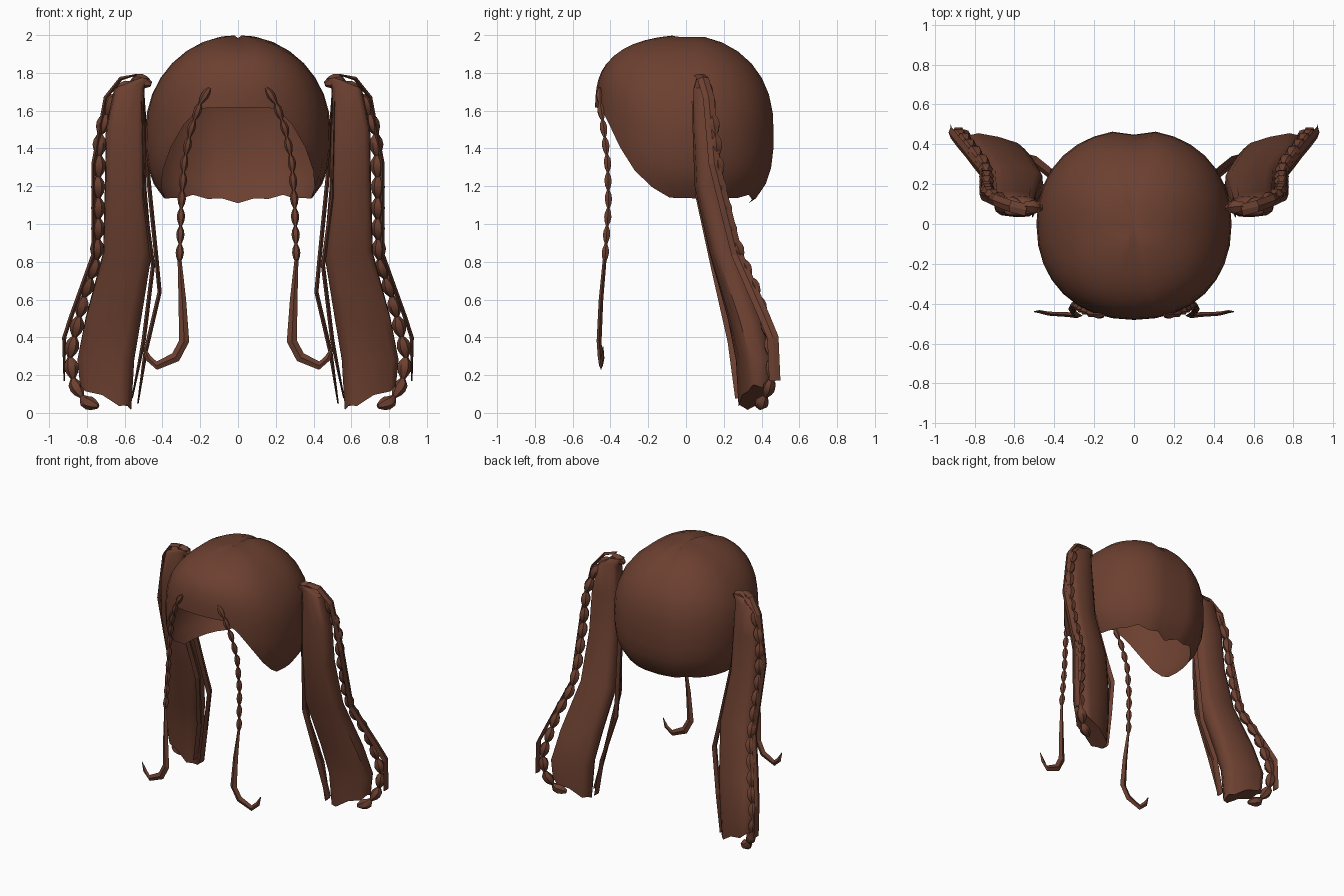
import bpy, math
from mathutils import Vector

if "Cube" in bpy.data.objects:
    bpy.data.objects.remove(bpy.data.objects["Cube"])

hair = bpy.data.materials.new("brown hair")
hair.diffuse_color = (0.15, 0.051, 0.03, 1)
hair.use_nodes = True
hair.node_tree.nodes["Principled BSDF"].inputs["Base Color"].default_value = hair.diffuse_color


def make(name, verts, faces, smooth=True):
    me = bpy.data.meshes.new(name)
    me.from_pydata([tuple(v) for v in verts], [], faces)
    me.materials.append(hair)
    ob = bpy.data.objects.new(name, me)
    bpy.context.collection.objects.link(ob)
    bpy.ops.object.select_all(action='DESELECT')
    ob.select_set(True)
    bpy.context.view_layer.objects.active = ob
    bpy.ops.object.mode_set(mode='EDIT')
    bpy.ops.mesh.select_all(action='SELECT')
    bpy.ops.mesh.normals_make_consistent(inside=False)
    bpy.ops.object.mode_set(mode='OBJECT')
    if smooth:
        bpy.ops.object.shade_smooth_by_angle(angle=math.radians(50))
    return ob


def loft(name, rings, smooth=True):
    n = len(rings[0])
    faces = [(i * n + j, i * n + (j + 1) % n, (i + 1) * n + (j + 1) % n, (i + 1) * n + j)
             for i in range(len(rings) - 1) for j in range(n)]
    faces += [tuple(range(n)), tuple((len(rings) - 1) * n + j for j in range(n))]
    return make(name, [v for r in rings for v in r], faces, smooth)


def sweep(name, pts, radii, sides, smooth=True):
    """Tube along pts; radii are (in-plane, depth) pairs."""
    rings = []
    for i, p in enumerate(pts):
        t = (pts[min(i + 1, len(pts) - 1)] - pts[max(i - 1, 0)]).normalized()
        nrm = Vector((0, 1, 0))
        nrm = (nrm - t * nrm.dot(t)).normalized()
        b = t.cross(nrm)
        a, d = radii[i]
        rings.append([p + b * a * math.cos(2 * math.pi * k / sides)
                      + nrm * d * math.sin(2 * math.pi * k / sides) for k in range(sides)])
    return loft(name, rings, smooth)


def resample(pts, n):
    seg = [(q - p).length for p, q in zip(pts, pts[1:])]
    total, out = sum(seg), []
    for i in range(n + 1):
        d, k = total * i / n, 0
        while k < len(seg) - 1 and d > seg[k]:
            d -= seg[k]
            k += 1
        out.append(pts[k].lerp(pts[k + 1], min(1, d / seg[k])))
    return out


def braid(name, pts, beads, r, depth):
    """Chain of swelling beads along a path."""
    pattern = [0.35, 0.85, 1.0, 0.8]
    pts = resample(pts, beads * 4)
    radii = [(r * pattern[i % 4], depth * pattern[i % 4]) for i in range(len(pts))]
    return sweep(name, pts, radii, 6)


def path(s, pts):
    return [Vector((s * x, y, z)) for x, y, z in pts]


def interp(x, table):
    for (x0, y0), (x1, y1) in zip(table, table[1:]):
        if x <= x1:
            return y0 + (y1 - y0) * (x - x0) / (x1 - x0)
    return table[-1][1]


def power(v, e):
    return math.copysign(abs(v) ** e, v)


# Scalp cap: dome whose lower edge follows the hairline
HAIRLINE = [(0, 1.62), (26, 1.61), (42, 1.44), (60, 1.24), (76, 1.14),
            (100, 1.135), (150, 1.14), (180, 1.11)]
SEG, ROWS = 32, 12
verts, faces = [(0, -0.02, 1.985)], []
for i in range(1, ROWS + 1):
    for j in range(SEG):
        deg = 360 * j / SEG
        side = min(deg, 360 - deg)
        az = math.radians(deg)
        zb = interp(side, HAIRLINE)
        if side > 140 and j % 2:
            zb += 0.015                      # ragged nape
        phi = i / ROWS * math.acos((zb - 1.5) / 0.5)
        u = math.cos(phi)
        c = math.cos(az)
        p = (2 + 2.3 * max(0, c) ** 2 + 0.3 * max(0, -c)) if u > 0 else 3.2
        r = math.sqrt(max(0, 1 - abs(u) ** p))
        z = 1.5 + 0.5 * u
        if side > 175:
            r *= 0.95                        # centre parting at the back
        if side < 5 or side > 175:
            z -= 0.012 * max(0, u)           # parting on the crown
        x, y = power(math.sin(az), 0.92), power(c, 0.92)
        verts.append((0.49 * r * x, -(0.482 if c > 0 else 0.472) * r * y, z))
for j in range(SEG):
    k = (j + 1) % SEG
    faces.append((0, 1 + j, 1 + k))
    for i in range(ROWS - 1):
        a, b = 1 + i * SEG, 1 + (i + 1) * SEG
        faces.append((a + j, b + j, b + k, a + k))
make("scalp_cap", verts, faces)

# Ponytail sections: centre x, y, z, half width, half depth, turn in degrees
TAIL = [(0.50, 0.085, 1.77, 0.03, 0.03, 0), (0.575, 0.09, 1.72, 0.08, 0.05, 0),
        (0.595, 0.10, 1.50, 0.105, 0.065, 3), (0.595, 0.12, 1.20, 0.11, 0.075, 5),
        (0.585, 0.205, 0.85, 0.13, 0.08, 6), (0.66, 0.31, 0.50, 0.15, 0.08, 10),
        (0.70, 0.36, 0.28, 0.155, 0.08, 14), (0.70, 0.365, 0.09, 0.14, 0.07, 16)]

for s, side in ((1, "left"), (-1, "right")):
    rings = []
    for n, (cx, cy, cz, hx, hy, turn) in enumerate(TAIL):
        c, w = math.cos(math.radians(turn)), math.sin(math.radians(turn))
        ring = []
        for k in range(12):
            a = 2 * math.pi * k / 12
            px, py = hx * power(math.cos(a), 0.6), hy * power(math.sin(a), 0.6)
            # slanted, ragged hem on the last section
            dz = (0.42 * px - 0.015 + 0.02 * (k % 2)) if n == len(TAIL) - 1 else 0
            ring.append(Vector((s * (cx + px * c - py * w), cy + px * w + py * c, cz + dz)))
        rings.append(ring)
    loft(side + "_ponytail", rings)

    # Beaded braid down the outside of the ponytail
    braid(side + "_outer_braid", path(s, [
        (0.46, 0.08, 1.74), (0.54, 0.09, 1.765), (0.665, 0.12, 1.67), (0.73, 0.155, 1.48),
        (0.74, 0.18, 1.22), (0.74, 0.24, 0.97), (0.75, 0.30, 0.80), (0.815, 0.38, 0.62),
        (0.855, 0.43, 0.45), (0.89, 0.455, 0.30), (0.87, 0.45, 0.16), (0.81, 0.41, 0.06),
        (0.74, 0.38, 0.035)]),
        18, 0.038, 0.036)

    # Loose flat strands beside the ponytail
    strands = {
        "outer_strand": [(0.54, 0.07, 1.79), (0.62, 0.09, 1.77), (0.70, 0.12, 1.67),
                         (0.765, 0.15, 1.32), (0.765, 0.27, 0.84), (0.88, 0.41, 0.52),
                         (0.92, 0.46, 0.40), (0.92, 0.47, 0.17)],
        "inner_strand": [(0.50, 0.08, 1.70), (0.475, 0.11, 1.25), (0.43, 0.21, 0.80),
                         (0.415, 0.25, 0.64), (0.49, 0.31, 0.32), (0.53, 0.32, 0.05)],
        "middle_strand": [(0.51, 0.06, 1.65), (0.50, 0.08, 1.15), (0.45, 0.16, 0.78),
                          (0.50, 0.25, 0.38), (0.56, 0.29, 0.08)]}
    for name, pts in strands.items():
        pts = path(s, pts)
        sweep(side + "_" + name, pts,
              [(0.004 if i in (0, len(pts) - 1) else 0.011, 0.03) for i in range(len(pts))],
              4, False)

    # Thin braid hanging in front of the face
    braid(side + "_front_braid", path(s, [
        (0.15, -0.455, 1.72), (0.20, -0.455, 1.64), (0.25, -0.435, 1.50), (0.285, -0.415, 1.33),
        (0.30, -0.41, 1.10), (0.31, -0.43, 0.80)]), 10, 0.022, 0.022)
    # Flat curled end of the front braid
    sweep(side + "_front_curl", path(s, [
        (0.31, -0.43, 0.82), (0.295, -0.45, 0.60), (0.285, -0.46, 0.38), (0.33, -0.455, 0.295),
        (0.43, -0.45, 0.25), (0.475, -0.44, 0.29), (0.50, -0.44, 0.35)]),
        [(0.01, 0.01), (0.02, 0.012), (0.027, 0.013), (0.027, 0.012),
         (0.022, 0.01), (0.017, 0.008), (0.003, 0.003)], 4, False)
